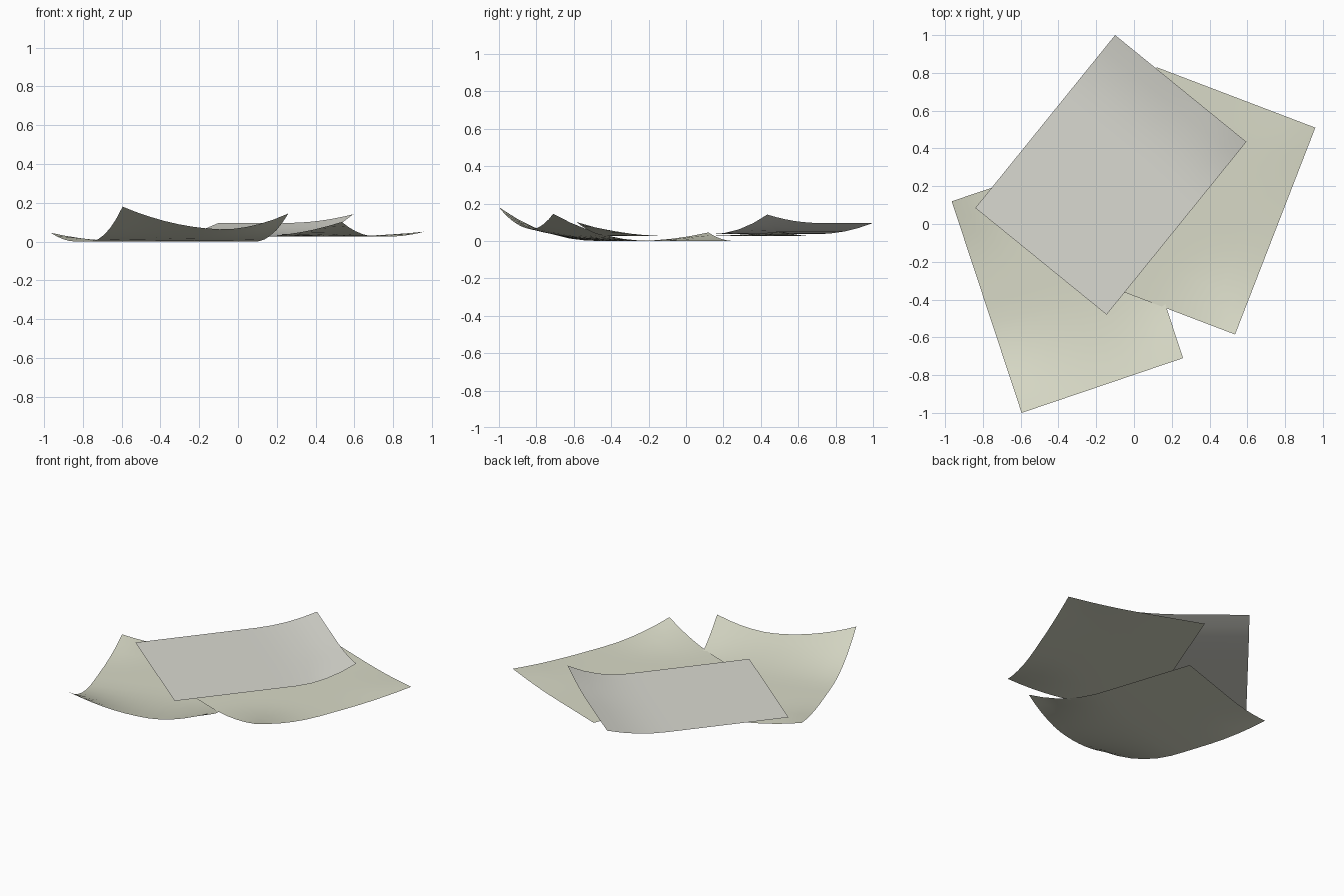
import bpy, bmesh, math
from mathutils import Vector

if "Cube" in bpy.data.objects:
    bpy.data.objects.remove(bpy.data.objects["Cube"])

N = 12  # grid divisions per sheet


def material(name, color):
    m = bpy.data.materials.new(name)
    m.diffuse_color = (*color, 1)
    m.use_nodes = True
    m.node_tree.nodes["Principled BSDF"].inputs["Base Color"].default_value = m.diffuse_color
    return m


cream = material("cream_paper", (0.69, 0.70, 0.57))
grey = material("grey_paper", (0.70, 0.70, 0.64))


def curl(distance, reach):
    return max(0.0, 1 - distance / reach) ** 2


def sheet(name, origin, u_end, v_end, base, lift, mat):
    """Flat rectangle spanned from a corner; lift(u, v) raises its curled parts."""
    o = Vector(origin)
    du, dv = Vector(u_end) - o, Vector(v_end) - o
    bm = bmesh.new()
    bmesh.ops.create_grid(bm, x_segments=N, y_segments=N, size=0.5)
    for vert in bm.verts:
        u, v = vert.co.x + 0.5, vert.co.y + 0.5
        p = o + du * u + dv * v
        vert.co = (p.x, p.y, base + lift(u, v))
    bmesh.ops.recalc_face_normals(bm, faces=bm.faces)
    if sum(f.normal.z for f in bm.faces) < 0:
        bmesh.ops.reverse_faces(bm, faces=bm.faces)
    for f in bm.faces:
        f.smooth = True
    me = bpy.data.meshes.new(name)
    bm.to_mesh(me)
    bm.free()
    me.materials.append(mat)
    ob = bpy.data.objects.new(name, me)
    bpy.context.collection.objects.link(ob)


# Bottom sheet: whole front edge rises, most at its corners; back left corner lifts
def bottom_lift(u, v):
    edge = 0.062 + 0.118 * curl(u, 0.65) + 0.083 * curl(1 - u, 0.42)
    corner = 0.045 * curl(math.hypot(u * 0.9, (1 - v) * 1.18), 0.42)
    return edge * curl(v, 0.46) + corner


# Middle sheet: two right-hand corners lift
def middle_lift(u, v):
    front = 0.075 * curl(math.hypot((1 - u) * 0.9, v * 1.18), 0.5)
    back = 0.025 * curl(math.hypot((1 - u) * 0.9, (1 - v) * 1.18), 0.5)
    return front + back


# Top sheet: back edge curls up, higher at the right corner
def top_lift(u, v):
    return (0.06 + 0.045 * curl(1 - u, 0.5)) * curl(1 - v, 0.33)


sheet("bottom_sheet", (-0.595, -1.0), (0.26, -0.71), (-0.965, 0.12), 0.0, bottom_lift, cream)
sheet("middle_sheet", (-0.305, -0.265), (0.535, -0.585), (0.12, 0.83), 0.026, middle_lift, cream)
sheet("top_sheet", (-0.84, 0.085), (-0.145, -0.48), (-0.1, 1.0), 0.036, top_lift, grey)
